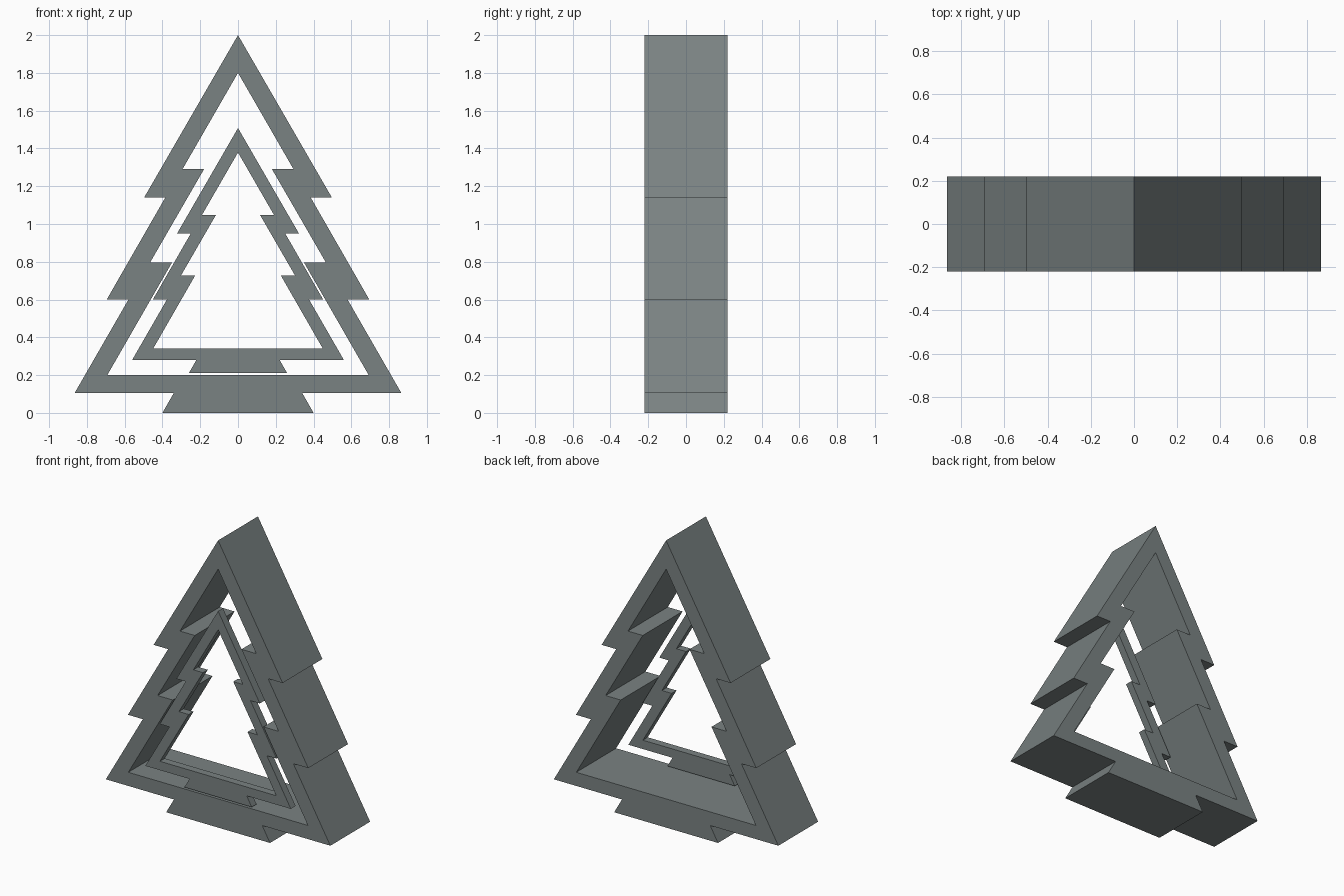
import bpy
import math

if "Cube" in bpy.data.objects:
    bpy.data.objects.remove(bpy.data.objects["Cube"])

# Right half of the tree-shaped outline and of its cut-out, as (x, z), top to bottom
OUTLINE = [(0, 2.0), (0.497, 1.14), (0.385, 1.14), (0.695, 0.6), (0.58, 0.6),
           (0.865, 0.105), (0.34, 0.105), (0.4, 0)]
CUTOUT = [(0, 1.8), (0.294, 1.29), (0.18, 1.29), (0.466, 0.795), (0.35, 0.795),
          (0.692, 0.2)]
DEPTH = 0.438
FRONT = -DEPTH / 2

slate = bpy.data.materials.new("slate grey")
slate.diffuse_color = (0.195, 0.225, 0.225, 1)
slate.use_nodes = True
slate.node_tree.nodes["Principled BSDF"].inputs["Base Color"].default_value = slate.diffuse_color


def mirrored(half):
    """Close a half profile by mirroring it across x = 0."""
    return half + [(-x, z) for x, z in reversed(half) if x > 0]


def tree_frame(name, scale, lift, y_front, thickness):
    """Extruded outline with a cut-out, filled as a flat curve and turned into a mesh."""
    curve = bpy.data.curves.new(name, 'CURVE')
    curve.dimensions = '2D'
    curve.fill_mode = 'BOTH'
    curve.extrude = thickness / 2
    for half in (OUTLINE, CUTOUT):
        points = mirrored(half)
        spline = curve.splines.new('POLY')
        spline.points.add(len(points) - 1)
        for p, (x, z) in zip(spline.points, points):
            p.co = (x * scale, z * scale + lift, 0, 1)
        spline.use_cyclic_u = True
    curve.materials.append(slate)
    ob = bpy.data.objects.new(name, curve)
    ob.rotation_euler.x = math.pi / 2
    ob.location.y = y_front + thickness / 2
    bpy.context.collection.objects.link(ob)
    bpy.ops.object.select_all(action='DESELECT')
    ob.select_set(True)
    bpy.context.view_layer.objects.active = ob
    bpy.ops.object.convert(target='MESH')
    bpy.ops.object.shade_flat()


# Deep outer frame, and a thin smaller copy flush with its front
tree_frame("outer_frame", 1.0, 0.0, FRONT, DEPTH)
tree_frame("inner_frame", 0.648, 0.212, FRONT, 0.053)
